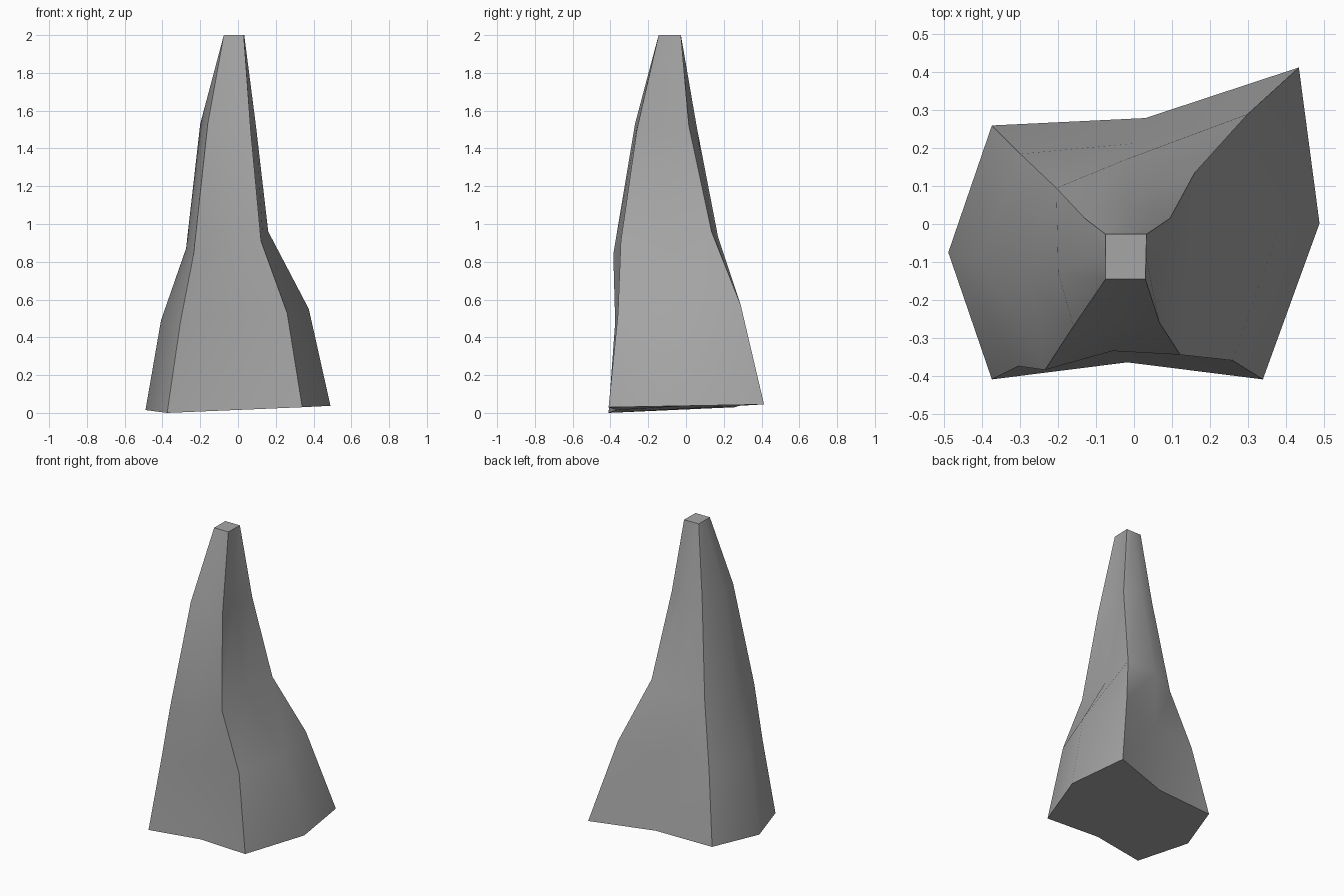
import bpy
import bmesh
from mathutils import Vector

cube = bpy.data.objects.get("Cube")
if cube:
    bpy.data.objects.remove(cube, do_unlink=True)

# One flat stone colour for the whole body
stone = bpy.data.materials.new("stone_grey")
stone.use_nodes = True
grey = (0.38, 0.38, 0.38, 1.0)
stone.diffuse_color = grey
for node in stone.node_tree.nodes:
    if node.type == "BSDF_PRINCIPLED":
        node.inputs["Base Color"].default_value = grey
        node.inputs["Roughness"].default_value = 0.9

# Corner ridges, from the base up to the tip
ridges = {
    "front_right": [(-.375, -.41, 0), (-.305, -.375, .48), (-.235, -.385, .84),
                    (-.16, -.27, 1.53), (-.075, -.145, 2)],
    "front_left": [(.34, -.41, .03), (.26, -.36, .53), (.122, -.345, .91),
                   (.067, -.26, 1.5), (.03, -.145, 2)],
    "back_left": [(.435, .413, .045), (.3, .29, .57), (.16, .135, .96),
                  (.095, .015, 1.52), (.033, -.027, 2)],
    "back_right": [(-.375, .26, .03), (-.3, .185, .5), (-.205, .095, .9),
                   (-.13, .015, 1.53), (-.075, -.027, 2)],
}

# Each side: outward direction and how far its middle bulges at each level
sides = {
    "front": (Vector((0, -1, 0)), [-.045, -.035, -.03, -.005, 0]),
    "left": (Vector((1, 0, 0)), [.102, .095, -.01, -.02, 0]),
    "back": (Vector((0, 1, 0)), [-.057, -.025, .055, .04, 0]),
    "right": (Vector((-1, 0, 0)), [.115, .105, .055, .055, 0]),
}

bm = bmesh.new()
corner_columns = [[bm.verts.new(p) for p in ridge] for ridge in ridges.values()]

# Alternate corner columns with the bulged middle columns
columns = []
for i, (outward, bulges) in enumerate(sides.values()):
    here, following = corner_columns[i], corner_columns[(i + 1) % 4]
    middle = [bm.verts.new((a.co + b.co) / 2 + outward * bulge)
              for a, b, bulge in zip(here, following, bulges)]
    columns += [here, middle]

# Side walls
back_middle = columns[5]
for i, column in enumerate(columns):
    neighbour = columns[(i + 1) % len(columns)]
    for k in range(len(column) - 1):
        low, low_next = column[k], neighbour[k]
        high, high_next = column[k + 1], neighbour[k + 1]
        if neighbour is back_middle and k == 1:
            # The back crease runs diagonally down to the left ridge
            bm.faces.new((low, low_next, high_next))
            bm.faces.new((low, high_next, high))
        else:
            bm.faces.new((low, low_next, high_next, high))

# Tip and underside
bm.faces.new([column[-1] for column in columns])
bm.faces.new([column[0] for column in reversed(columns)])
bmesh.ops.recalc_face_normals(bm, faces=bm.faces[:])

# Smooth panels, kept sharp along the ridges and the two rims
for face in bm.faces:
    face.smooth = True
hard = [set(column) for column in corner_columns]
hard += [{column[0] for column in columns}, {column[-1] for column in columns}]
for edge in bm.edges:
    if any(set(edge.verts) <= group for group in hard):
        edge.smooth = False

mesh = bpy.data.meshes.new("rock_spire")
bm.to_mesh(mesh)
bm.free()
mesh.materials.append(stone)
spire = bpy.data.objects.new("rock_spire", mesh)
bpy.context.collection.objects.link(spire)
